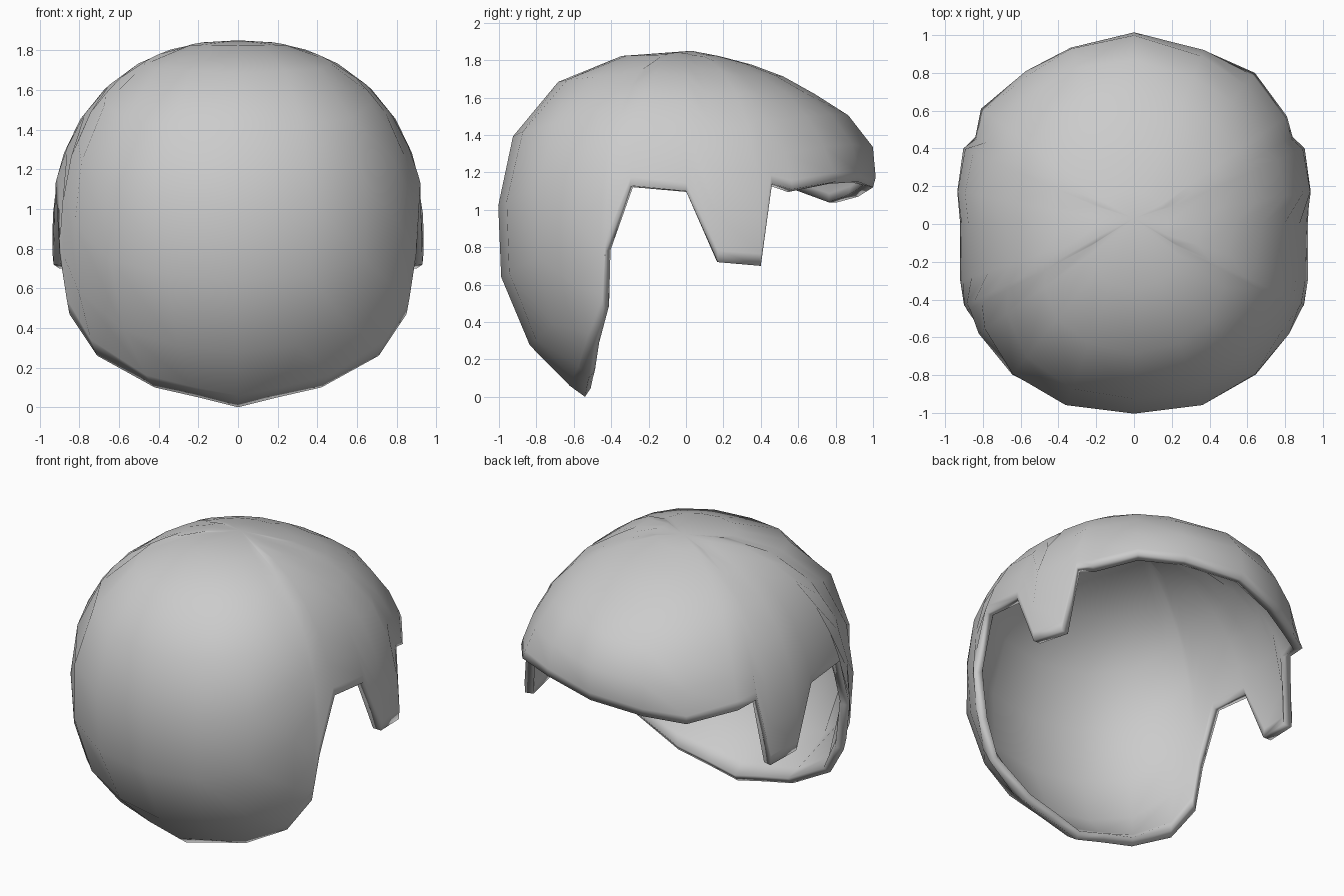
import bpy
import bmesh
from math import asin, atan2, cos, sin, radians, pi
from mathutils import Vector

cube = bpy.data.objects.get("Cube")
if cube:
    bpy.data.objects.remove(cube)

CENTRE = Vector((0, 0, 0.95))
AXES = (0.93, 1.0, 0.9)
STEPS = [i / 7 for i in range(1, 7)] + [0.965, 1]

# Lower edge of one half, from the low front round to the brim
HEM = [(0, -0.54, 0), (0.2, -0.53, 0.05), (0.42, -0.52, 0.1), (0.71, -0.5, 0.26),
       (0.85, -0.44, 0.47), (0.9, -0.43, 0.78), (0.92, -0.3, 1.13), (0.92, 0, 1.1),
       (0.93, 0.17, 0.72), (0.9, 0.4, 0.7), (0.84, 0.46, 1.14), (0.81, 0.57, 1.11),
       (0.64, 0.8, 1.15), (0.37, 0.92, 1.15), (0, 1, 1.12)]
# Lower flap on one side of the brim
FLAP = {11: (0.81, 0.61, 1.12), 12: (0.57, 0.81, 1.04), 13: (0.33, 0.92, 1.07)}


def radius(azimuth, polar):
    """Distance from centre to the rounded cap, with a peaked brim towards +y."""
    d = (sin(polar) * cos(azimuth), sin(polar) * sin(azimuth), cos(polar))
    side = sin(azimuth)
    power = 2.15 + 0.3 * max(0, -side)
    r = sum(abs(c / a) ** power for c, a in zip(d, AXES)) ** (-1 / power)
    back = max(0, side)
    wave = sin((radians(50) - polar) * 3.6)
    return r * (1 - wave * (0.03 * back if wave > 0 else 0.12 * back ** 8))


def column(hem):
    """Meridian from the crown that eases onto one hem point."""
    rel = Vector(hem) - CENTRE
    azimuth = atan2(rel.y, rel.x)
    polar = pi / 2 - asin(rel.z / rel.length)
    ratio = rel.length / radius(azimuth, polar)
    pts = []
    for t in STEPS:
        p = polar * t
        r = radius(azimuth, p) * (1 + (ratio - 1) * t ** 6)
        pts.append(CENTRE + r * Vector((sin(p) * cos(azimuth), sin(p) * sin(azimuth), cos(p))))
    return pts


# Full loop of hem points
other_side = [FLAP.get(i, p) for i, p in enumerate(HEM)][1:-1]
loop = HEM + [(-x, y, z) for x, y, z in reversed(other_side)]

# Cap surface
bm = bmesh.new()
crown = bm.verts.new((0, 0.03, 1.85))
columns = [[bm.verts.new(p) for p in column(h)] for h in loop]
for a, b in zip(columns, columns[1:] + columns[:1]):
    bm.faces.new((crown, a[0], b[0]))
    for i in range(len(STEPS) - 1):
        bm.faces.new((a[i], a[i + 1], b[i + 1], b[i]))
mesh = bpy.data.meshes.new("hair_cap")
bm.to_mesh(mesh)
bm.free()

cap = bpy.data.objects.new("hair_cap", mesh)
bpy.context.collection.objects.link(cap)

# Thickness
shell = cap.modifiers.new("thickness", "SOLIDIFY")
shell.thickness = 0.055
shell.offset = -1

# Colour
grey = bpy.data.materials.new("light_grey")
grey.use_nodes = True
grey.diffuse_color = (0.6, 0.6, 0.6, 1)
grey.node_tree.nodes["Principled BSDF"].inputs["Base Color"].default_value = (0.6, 0.6, 0.6, 1)
mesh.materials.append(grey)

mesh.shade_smooth()
